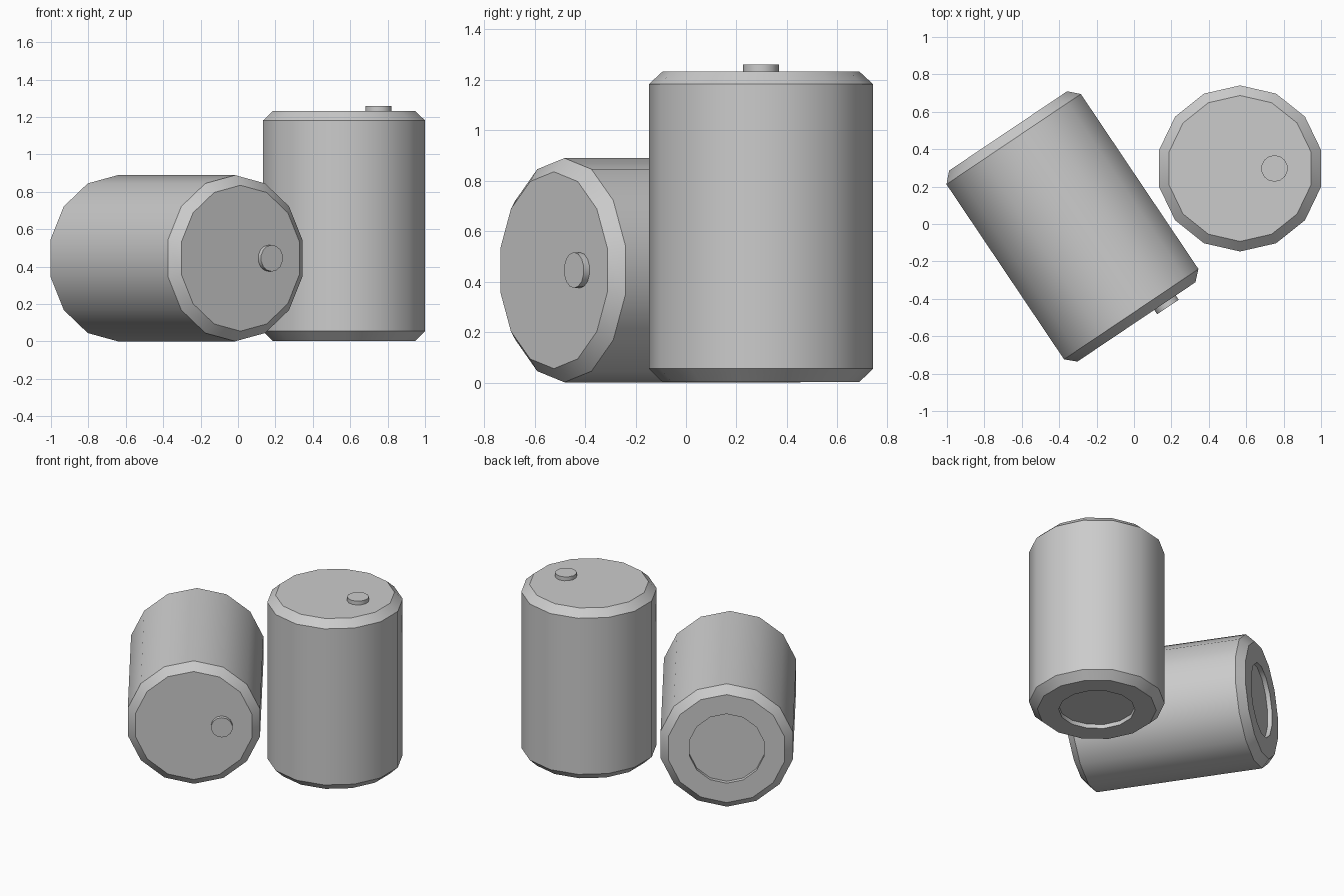
import bpy, bmesh, math

if "Cube" in bpy.data.objects:
    bpy.data.objects.remove(bpy.data.objects["Cube"])

SIDES = 14


def lathe(name, profile):
    """Spin an (r, z) profile into a closed low-poly solid, capped at both ends."""
    bm = bmesh.new()
    rings = []
    for r, z in profile:
        ring = []
        for i in range(SIDES):
            a = math.pi / 2 + 2 * math.pi * i / SIDES
            ring.append(bm.verts.new((r * math.cos(a), r * math.sin(a), z)))
        rings.append(ring)
    for lo, hi in zip(rings, rings[1:]):
        for i in range(SIDES):
            j = (i + 1) % SIDES
            bm.faces.new((lo[i], lo[j], hi[j], hi[i]))
    bm.faces.new(rings[0][::-1])
    bm.faces.new(rings[-1])
    bmesh.ops.recalc_face_normals(bm, faces=bm.faces)
    mesh = bpy.data.meshes.new(name)
    bm.to_mesh(mesh)
    bm.free()
    obj = bpy.data.objects.new(name, mesh)
    bpy.context.collection.objects.link(obj)
    bpy.ops.object.select_all(action='DESELECT')
    obj.select_set(True)
    bpy.context.view_layer.objects.active = obj
    bpy.ops.object.shade_smooth_by_angle(angle=math.radians(30))
    return obj


def barrel(prefix, location, rotation):
    # Chamfered body with a shallow round recess in the base, centred on its length
    h = 0.615
    body = lathe(prefix + "_barrel_body", [
        (0.25, -h + 0.03), (0.25, -h), (0.39, -h), (0.444, -h + 0.053),
        (0.444, h - 0.05), (0.39, h)])
    body.location = location
    body.rotation_euler = rotation
    # Off-centre filler cap on the lid
    cap = lathe(prefix + "_barrel_cap", [(0.071, -0.005), (0.071, 0.028)])
    cap.parent = body
    cap.location = (0.184, 0, h)


# Standing barrel, and one lying on its side
barrel("standing", (0.567, 0.297, 0.617), (0, 0, 0))
barrel("lying", (-0.33, -0.013, 0.445), (math.pi / 2, 0, math.radians(33.9)))
